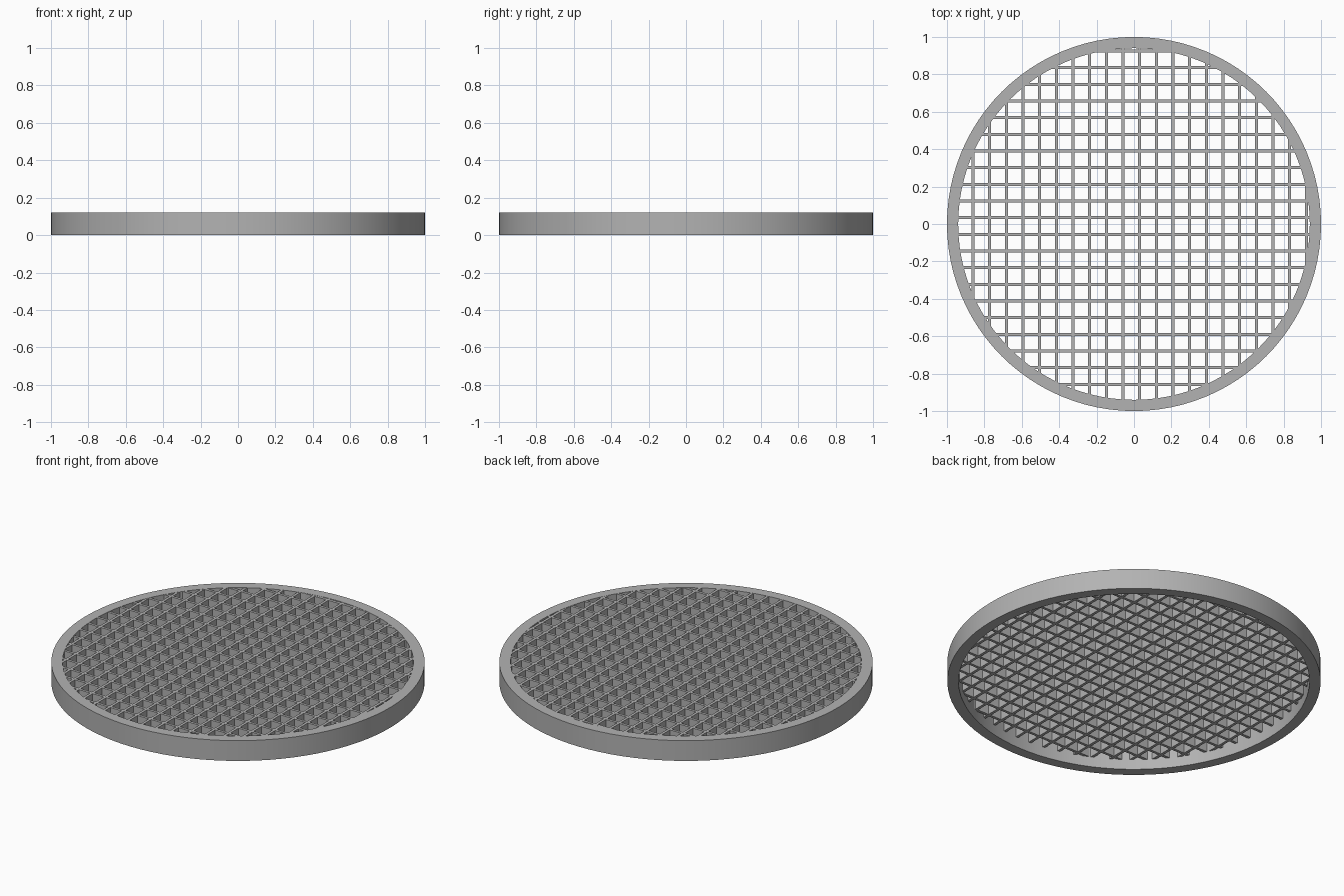
import bpy
import bmesh
from math import sqrt, pi, cos, sin

if "Cube" in bpy.data.objects:
    bpy.data.objects.remove(bpy.data.objects["Cube"])

OUTER, INNER, HEIGHT = 1.0, 0.94, 0.12
PITCH, BAR, BAR_LOW = 0.0891, 0.016, 0.06
SEGMENTS = 96

metal = bpy.data.materials.new("plain grey")
metal.use_nodes = True
grey = (0.45, 0.45, 0.45, 1)
metal.diffuse_color = grey
metal.node_tree.nodes["Principled BSDF"].inputs["Base Color"].default_value = grey


def finish(name, bm):
    bmesh.ops.recalc_face_normals(bm, faces=bm.faces)
    mesh = bpy.data.meshes.new(name)
    bm.to_mesh(mesh)
    bm.free()
    mesh.materials.append(metal)
    obj = bpy.data.objects.new(name, mesh)
    bpy.context.collection.objects.link(obj)
    return obj


# Outer ring: rectangular section swept around the axis
bm = bmesh.new()
section = [(INNER, 0), (OUTER, 0), (OUTER, HEIGHT), (INNER, HEIGHT)]
loops = []
for i in range(SEGMENTS):
    a = 2 * pi * i / SEGMENTS
    loops.append([bm.verts.new((r * cos(a), r * sin(a), z)) for r, z in section])
for i, here in enumerate(loops):
    there = loops[(i + 1) % SEGMENTS]
    for k in range(4):
        n = (k + 1) % 4
        bm.faces.new((here[k], there[k], there[n], here[n]))
ring = finish("outer_ring", bm)
bpy.context.view_layer.objects.active = ring
ring.select_set(True)
bpy.ops.object.shade_smooth_by_angle()


# Grille: parallel bars with ends buried in the ring
def bars(name, offset, along_x, top):
    bm = bmesh.new()
    for i in range(-11, 11):
        c = offset + i * PITCH
        if abs(c) + BAR / 2 > INNER:
            continue
        half = sqrt((INNER + 0.01) ** 2 - c * c)
        size = (2 * half, BAR) if along_x else (BAR, 2 * half)
        centre = (0, c) if along_x else (c, 0)
        cube = bmesh.ops.create_cube(bm, size=1)
        for v in cube["verts"]:
            v.co.x = centre[0] + v.co.x * size[0]
            v.co.y = centre[1] + v.co.y * size[1]
            v.co.z = BAR_LOW + (v.co.z + 0.5) * (top - BAR_LOW)
    finish(name, bm)


bars("cross_bars", 0.034, True, HEIGHT - 0.001)
bars("long_bars", 0.03, False, HEIGHT - 0.001)
